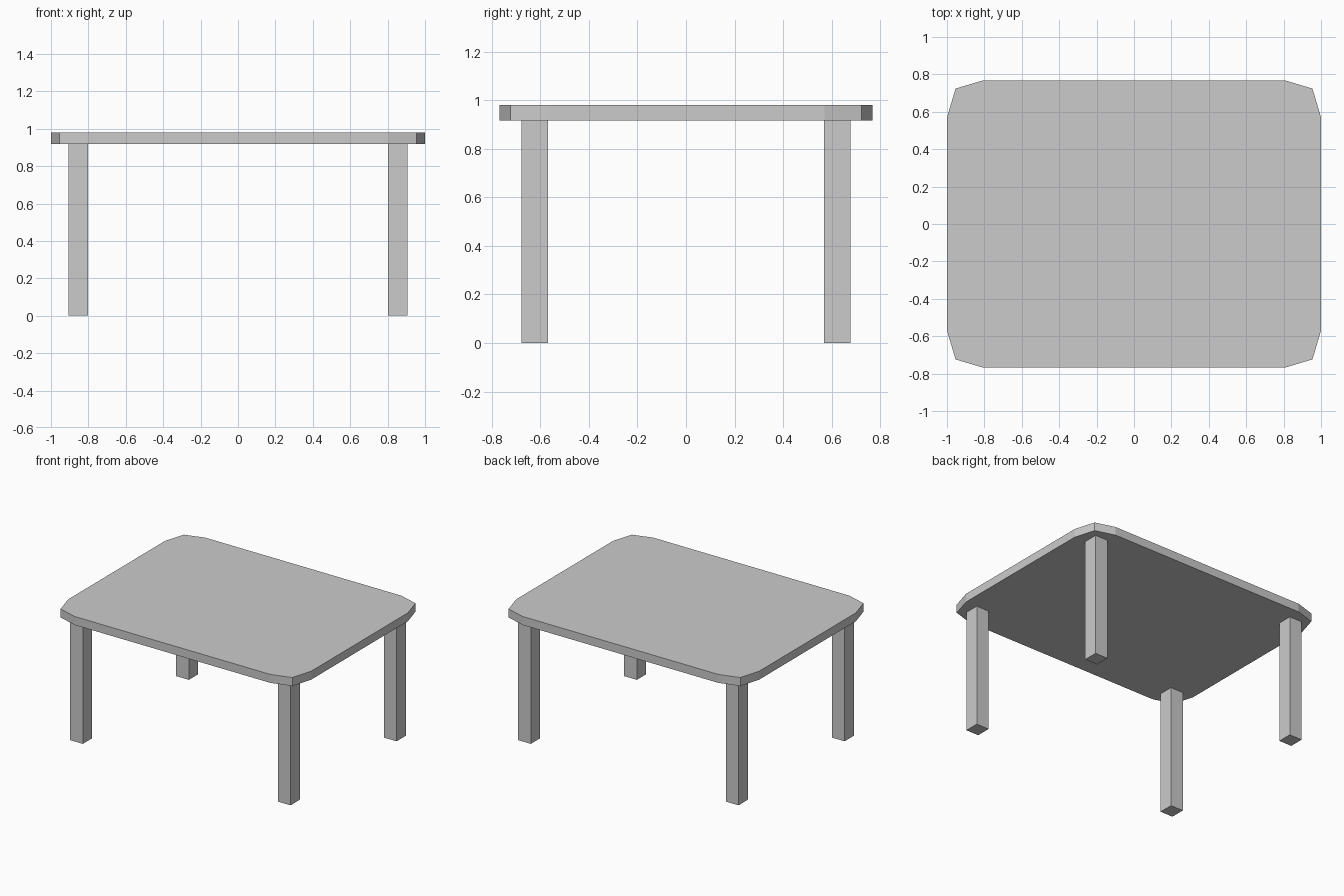
import bpy
import bmesh

if "Cube" in bpy.data.objects:
    bpy.data.objects.remove(bpy.data.objects["Cube"])

Z_UNDER, Z_TOP = 0.918, 0.981


def make_object(name, bm):
    bmesh.ops.recalc_face_normals(bm, faces=bm.faces)
    mesh = bpy.data.meshes.new(name)
    bm.to_mesh(mesh)
    bm.free()
    obj = bpy.data.objects.new(name, mesh)
    bpy.context.collection.objects.link(obj)
    return obj


def extrude_outline(name, outline, z0, z1):
    bm = bmesh.new()
    face = bm.faces.new([bm.verts.new((x, y, z0)) for x, y in outline])
    result = bmesh.ops.extrude_face_region(bm, geom=[face], use_keep_orig=True)
    verts = [g for g in result["geom"] if isinstance(g, bmesh.types.BMVert)]
    bmesh.ops.translate(bm, verts=verts, vec=(0, 0, z1 - z0))
    return make_object(name, bm)


# Table top: one two-facet corner mirrored to all four
corner = [(1.0, 0.57), (0.954, 0.724), (0.806, 0.768)]
outline = []
for sx, sy in ((1, 1), (-1, 1), (-1, -1), (1, -1)):
    points = corner if sx * sy > 0 else corner[::-1]
    outline += [(sx * x, sy * y) for x, y in points]
extrude_outline("table_top", outline, Z_UNDER, Z_TOP)

# Four square legs
X0, X1, Y0, Y1 = 0.803, 0.907, 0.569, 0.678
for sy, end in ((-1, "front"), (1, "back")):
    for sx, side in ((-1, "left"), (1, "right")):
        square = [(sx * x, sy * y) for x, y in ((X0, Y0), (X1, Y0), (X1, Y1), (X0, Y1))]
        extrude_outline(f"{end}_{side}_leg", square, 0.0, Z_UNDER)
